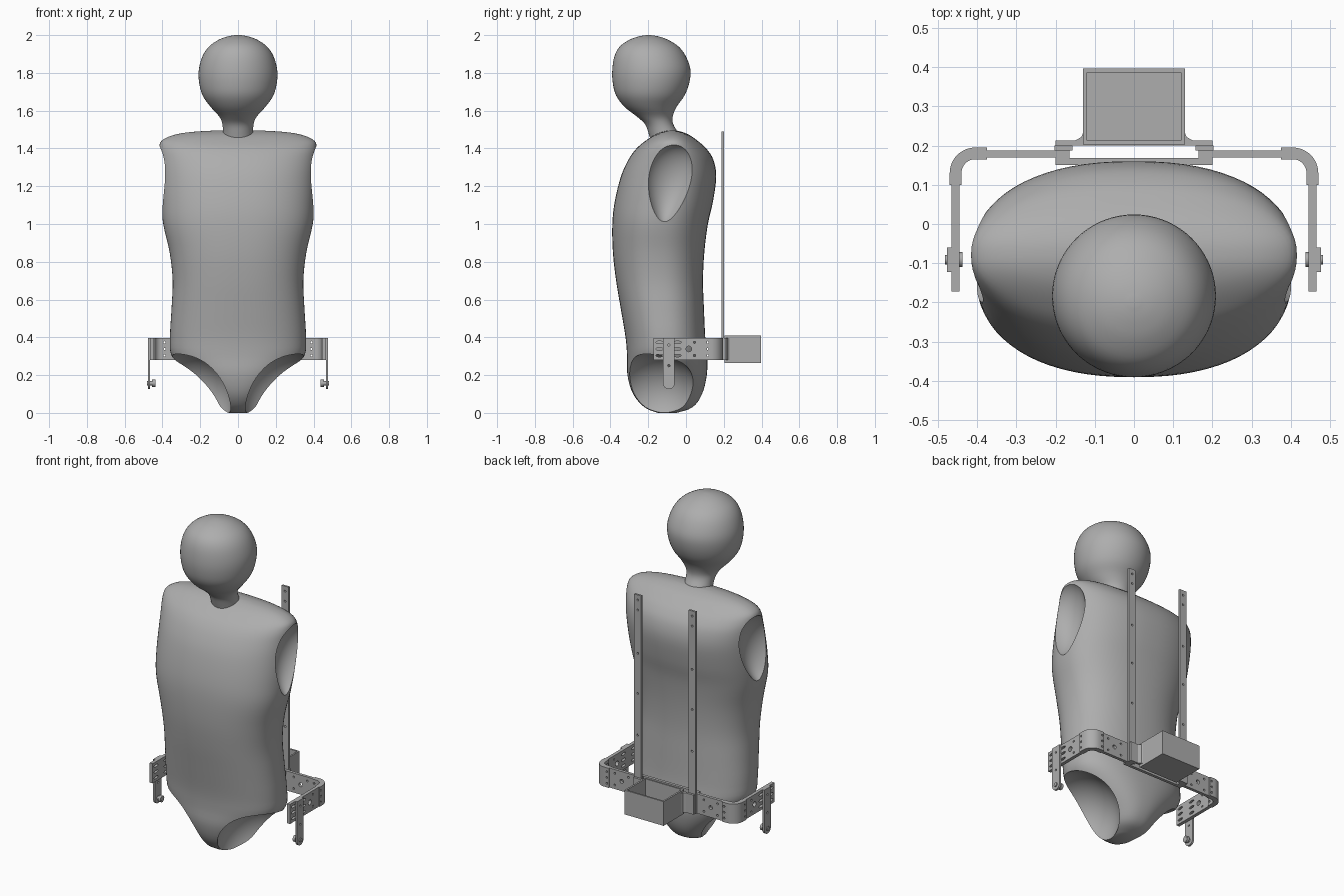
import bpy, bmesh, math
from mathutils import Matrix, Vector

cube = bpy.data.objects.get("Cube")
if cube:
    bpy.data.objects.remove(cube)

GREY = (0.42, 0.42, 0.42, 1)
grey = bpy.data.materials.new("plain_grey")
grey.use_nodes = True
grey.diffuse_color = GREY
grey.node_tree.nodes["Principled BSDF"].inputs["Base Color"].default_value = GREY


def make(name, bm):
    bmesh.ops.recalc_face_normals(bm, faces=bm.faces)
    mesh = bpy.data.meshes.new(name)
    bm.to_mesh(mesh)
    bm.free()
    mesh.materials.append(grey)
    obj = bpy.data.objects.new(name, mesh)
    bpy.context.collection.objects.link(obj)
    return obj


def bake(obj):
    bpy.context.view_layer.update()
    graph = bpy.context.evaluated_depsgraph_get()
    mesh = bpy.data.meshes.new_from_object(obj.evaluated_get(graph))
    obj.modifiers.clear()
    obj.data = mesh


def cut(obj, bm):
    cutter = make("cutter", bm)
    cutter.hide_render = True
    mod = obj.modifiers.new("cut", "BOOLEAN")
    mod.operation = "DIFFERENCE"
    mod.solver = "EXACT"
    mod.object = cutter
    bake(obj)
    bpy.data.objects.remove(cutter)


def mirror(obj):
    obj.modifiers.new("mirror", "MIRROR")
    bake(obj)


def smooth(obj, degrees):
    bpy.ops.object.select_all(action="DESELECT")
    obj.select_set(True)
    bpy.context.view_layer.objects.active = obj
    bpy.ops.object.shade_smooth_by_angle(angle=math.radians(degrees))


def spline(rows, steps):
    """Smooth curve through the rows, any number of columns."""
    pts = [Vector(r) for r in rows]
    pts = [pts[0]] + pts + [pts[-1]]
    for a, b, c, d in zip(pts, pts[1:], pts[2:], pts[3:]):
        for i in range(steps):
            t = i / steps
            yield b + (c - a) * t / 2 + (a * 2 - b * 5 + c * 4 - d) * t * t / 2 \
                + (b * 3 - a - c * 3 + d) * t ** 3 / 2
    yield pts[-1]


def loft(name, rows, power, sides=72, steps=4):
    """Rows hold height, half width, front y and back y."""
    bm = bmesh.new()
    rings = []
    for z, w, front, back in spline(rows, steps):
        ring = []
        for i in range(sides):
            a = math.tau * i / sides
            c, s = math.cos(a), math.sin(a)
            x = math.copysign(abs(c) ** (2 / power), c) * w
            y = math.copysign(abs(s) ** (2 / power), s) * (back - front) / 2
            ring.append(bm.verts.new((x, y + (front + back) / 2, z)))
        rings.append(ring)
    for lo, hi in zip(rings, rings[1:]):
        for i in range(sides):
            j = (i + 1) % sides
            bm.faces.new((lo[i], lo[j], hi[j], hi[i]))
    bm.faces.new(rings[0])
    bm.faces.new(rings[-1])
    return make(name, bm)


def prism(name, outline, low, high):
    bm = bmesh.new()
    face = bm.faces.new([bm.verts.new((x, y, low)) for x, y in outline])
    top = bmesh.ops.extrude_face_region(bm, geom=[face])["geom"]
    bmesh.ops.translate(bm, vec=(0, 0, high - low),
                        verts=[v for v in top if isinstance(v, bmesh.types.BMVert)])
    return make(name, bm)


def box(name, x, y, z):
    return prism(name, [(x[0], y[0]), (x[1], y[0]), (x[1], y[1]), (x[0], y[1])], *z)


def rod(bm, centre, axis, radius, depth, stretch=1):
    """Cylinder along x or y, stretched sideways for slots."""
    turn = Matrix.Rotation(math.pi / 2, 4, axis == "X" and "Y" or "X")
    wide = Matrix.Diagonal((1, stretch, 1, 1) if axis == "X" else (stretch, 1, 1, 1))
    bmesh.ops.create_cone(bm, cap_ends=True, segments=16, radius1=radius, radius2=radius,
                          depth=depth, matrix=Matrix.Translation(centre) @ wide @ turn)


def drill(obj, points, axis, radius=0.006, stretch=1):
    bm = bmesh.new()
    for p in points:
        rod(bm, p, axis, radius, 0.06, stretch)
    cut(obj, bm)


# Torso
torso = loft("torso", [
    (0, .05, -.15, -.05), (.03, .105, -.22, .035), (.1, .165, -.28, .085),
    (.2, .265, -.31, .11), (.3, .35, -.312, .112), (.4, .36, -.32, .102),
    (.55, .352, -.345, .095), (.7, .346, -.37, .09), (.85, .362, -.387, .097),
    (1, .396, -.39, .116), (1.12, .406, -.377, .143), (1.25, .41, -.345, .16),
    (1.34, .414, -.305, .145), (1.4, .417, -.262, .107), (1.44, .405, -.215, .062),
    (1.47, .345, -.17, .02), (1.487, .25, -.13, -.02), (1.495, .12, -.1, -.05)], 2.3)

# Hollow leg and arm sockets
sockets = bmesh.new()
for side in (-1, 1):
    bmesh.ops.create_uvsphere(sockets, u_segments=64, v_segments=40, radius=.24,
                              matrix=Matrix.Translation((side * .27, -.17, .08)))
    arm = bmesh.ops.create_uvsphere(sockets, u_segments=48, v_segments=32, radius=1)
    for v in arm["verts"]:
        x, y, z = v.co
        v.co = (side * .45 + x * .13, -.085 + y * .13 * (1 + .35 * z) + .03 * z, 1.21 + z * .217)
cut(torso, sockets)
smooth(torso, 35)

# Head and neck
head = loft("head_and_neck", [
    (1.42, .085, -.18, -.01), (1.48, .08, -.198, -.04), (1.53, .083, -.218, -.068),
    (1.57, .1, -.262, -.07), (1.62, .145, -.325, -.05), (1.68, .187, -.37, -.008),
    (1.75, .206, -.388, .018), (1.82, .207, -.39, .023), (1.89, .187, -.378, -.002),
    (1.94, .153, -.35, -.04), (1.975, .103, -.3, -.095), (1.993, .055, -.25, -.145),
    (2, .012, -.21, -.188)], 2)
smooth(head, 60)

# Waist belt: side straps, bent corners and back straps
LOW, HIGH = .28, .397
MID = (LOW + HIGH) / 2
ROWS = (MID - .035, MID, MID + .035)

strap = box("side_straps", (.445, .465), (-.172, .11), (LOW, HIGH))
drill(strap, [(.455, y, z) for y in (-.14, -.045) for z in ROWS], "X", .007, 2.8)
drill(strap, [(.455, .015, MID)], "X", .015)
drill(strap, [(.455, .045, z) for z in ROWS[::2]], "X")


def arc(radius):
    return [(.405 + radius * math.cos(a), .13 + radius * math.sin(a))
            for a in (math.pi / 2 * i / 12 for i in range(13))]


corner = prism("belt_corners", [(.47, .1)] + arc(.065) + [(.375, .195), (.375, .165)]
               + arc(.035)[::-1] + [(.44, .1)], LOW, HIGH)
drill(corner, [(.455, .113, z) for z in ROWS], "X")
drill(corner, [(.388, .18, z) for z in ROWS], "Y")

back = box("back_straps", (.19, .385), (.17, .188), (LOW, HIGH))
drill(back, [(x, .18, z) for x in (.25, .34) for z in ROWS[::2]], "Y")
drill(back, [(.295, .18, MID)], "Y", .012)

clamp = box("belt_clamps", (.165, .2), (.15, .188), (LOW, HIGH))

# Hanging tabs with rounded lower ends and bolts
tab_mesh = bmesh.new()
outline = [(-.06, .397), (-.122, .397)]
outline += [(-.091 - .031 * math.cos(a), .157 - .031 * math.sin(a))
            for a in (math.pi * i / 14 for i in range(15))]
face = tab_mesh.faces.new([tab_mesh.verts.new((.465, y, z)) for y, z in outline])
grown = bmesh.ops.extrude_face_region(tab_mesh, geom=[face])["geom"]
bmesh.ops.translate(tab_mesh, vec=(.012, 0, 0),
                    verts=[v for v in grown if isinstance(v, bmesh.types.BMVert)])
tab = make("hanging_tabs", tab_mesh)
drill(tab, [(.47, -.091, z) for z in (.25, .36)], "X")

bolt_mesh = bmesh.new()
rod(bolt_mesh, (.46, -.091, .157), "X", .012, .045)
rod(bolt_mesh, (.446, -.091, .157), "X", .019, .016)
bolt = make("tab_bolts", bolt_mesh)

# Tall uprights
upright = box("uprights", (.157, .203), (.188, .2), (LOW, 1.49))
drill(upright, [(.18, .194, z) for z in (.31, .37, .65, .9, 1.14, 1.4, 1.46)], "Y")

for part in (strap, corner, back, clamp, tab, bolt, upright):
    mirror(part)
    smooth(part, 30)

# Centre plate and open box on a flange
box("centre_plate", (-.165, .165), (.15, .168), (LOW, HIGH))
flange = box("box_flange", (-.2, .2), (.2, .213), (LOW, HIGH))
tray = box("open_box", (-.13, .13), (.203, .397), (.265, .41))
hollow = bmesh.new()
bmesh.ops.create_cube(hollow, size=1, matrix=Matrix.Translation((0, .3, .375))
                      @ Matrix.Diagonal((.24, .174, .2, 1)))
cut(tray, hollow)
fillet = prism("box_fillets", [(.129, .213), (.129, .235), (.134, .222), (.15, .213)], LOW, HIGH)
mirror(fillet)
